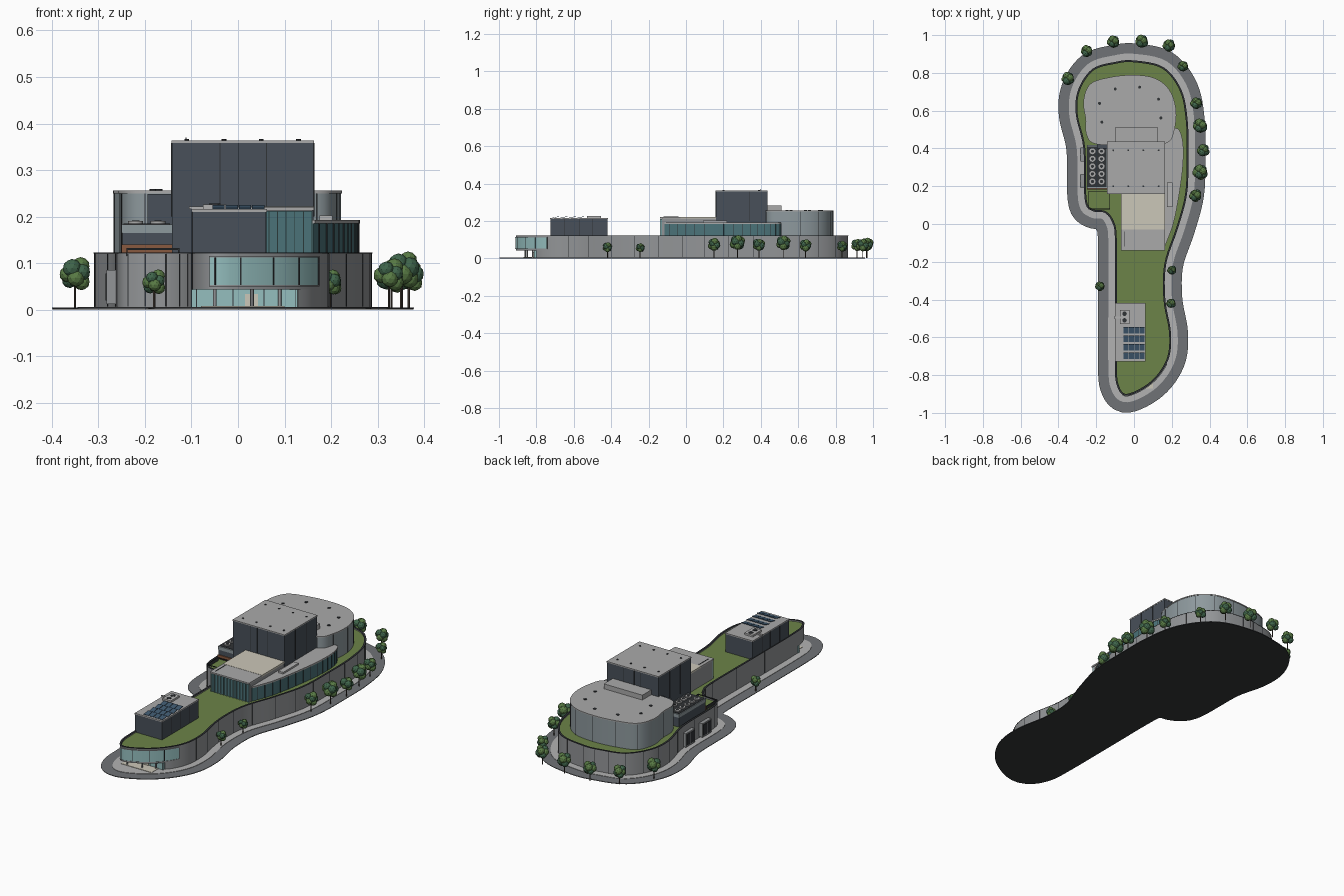
import bpy, bmesh, math, random
from mathutils import Vector, Matrix

if "Cube" in bpy.data.objects:
    bpy.data.objects.remove(bpy.data.objects["Cube"])
random.seed(4)


def mat(name, r, g, b):
    m = bpy.data.materials.new(name)
    m.diffuse_color = (r, g, b, 1)
    m.use_nodes = True
    m.node_tree.nodes["Principled BSDF"].inputs["Base Color"].default_value = m.diffuse_color
    return m


PAVE = mat("paving", .16, .17, .18)
UNDER = mat("underside", .035, .038, .04)
WALK = mat("sidewalk", .45, .45, .45)
STONE = mat("stone", .29, .30, .31)
CLAD = mat("pale_cladding", .27, .32, .34)
ROOF = mat("roof_grey", .40, .40, .40)
BEIGE = mat("beige", .60, .57, .48)
DARK = mat("dark_cladding", .065, .08, .10)
BLACK = mat("dark_trim", .03, .033, .037)
GRASS = mat("grass", .15, .23, .065)
GLASS = mat("pale_glass", .30, .52, .52)
TEAL = mat("deep_glass", .07, .17, .19)
PANEL = mat("solar_blue", .05, .10, .16)
RUST = mat("rust", .25, .10, .05)
LEAF = [mat("leaf_light", .10, .20, .06), mat("leaf_dark", .05, .13, .07)]
BARK = mat("bark", .06, .045, .035)


def finish(bm, name, m, smooth=False):
    bmesh.ops.recalc_face_normals(bm, faces=bm.faces)
    me = bpy.data.meshes.new(name)
    bm.to_mesh(me)
    bm.free()
    ob = bpy.data.objects.new(name, me)
    bpy.context.collection.objects.link(ob)
    for x in (m if isinstance(m, list) else [m]):
        me.materials.append(x)
    if smooth:
        bpy.ops.object.select_all(action='DESELECT')
        ob.select_set(True)
        bpy.context.view_layer.objects.active = ob
        bpy.ops.object.shade_smooth_by_angle(angle=math.radians(30))
    return ob


def spline(pts, closed=True, n=6):
    P = [Vector(p) for p in pts]
    N = len(P)
    at = (lambda i: P[i % N]) if closed else (lambda i: P[min(max(i, 0), N - 1)])
    out = []
    for i in range(N if closed else N - 1):
        a, b, c, d = at(i - 1), at(i), at(i + 1), at(i + 2)
        for k in range(n):
            t = k / n
            out.append(.5 * (2 * b + (c - a) * t + (2 * a - 5 * b + 4 * c - d) * t * t
                             + (3 * b - a - 3 * c + d) * t ** 3))
    return out if closed else out + [P[-1]]


def normal(path, i):
    t = path[(i + 1) % len(path)] - path[i - 1]
    return Vector((-t.y, t.x)).normalized()


def offset(path, d):
    return [p + normal(path, i) * d for i, p in enumerate(path)]


def prism(name, path, z0, z1, m):
    bm = bmesh.new()
    f = bm.faces.new([bm.verts.new((p[0], p[1], z0)) for p in path])
    r = bmesh.ops.extrude_face_region(bm, geom=[f])
    bmesh.ops.translate(bm, vec=(0, 0, z1 - z0), verts=[v for v in r['geom'] if isinstance(v, bmesh.types.BMVert)])
    if not any(e.is_boundary for e in bm.edges) and len(bm.faces) < len(path) + 2:
        bm.faces.new([v for v in bm.verts if abs(v.co.z - z0) < 1e-6])
    return finish(bm, name, m, True)


def ring(name, a, b, z0, z1, m, closed=True):
    """Band between two paths with rectangular section."""
    bm = bmesh.new()
    rows = [[bm.verts.new((p.x, p.y, z)) for p, z in ((q, z0), (q, z1), (w, z1), (w, z0))] for q, w in zip(a, b)]
    for i in range(len(rows) if closed else len(rows) - 1):
        r, s = rows[i], rows[(i + 1) % len(rows)]
        for k in range(4):
            bm.faces.new((r[k], s[k], s[(k + 1) % 4], r[(k + 1) % 4]))
    if not closed:
        bm.faces.new(rows[0])
        bm.faces.new(rows[-1])
    return finish(bm, name, m, True)


def boxes(name, items, m):
    """Items: (x0, x1, y0, y1, z0, z1) with optional tilt about x."""
    bm = bmesh.new()
    for x0, x1, y0, y1, z0, z1, *tilt in items:
        M = Matrix.Translation(((x0 + x1) / 2, (y0 + y1) / 2, (z0 + z1) / 2))
        M = M @ Matrix.Rotation(tilt[0] if tilt else 0, 4, 'X') @ Matrix.Diagonal((x1 - x0, y1 - y0, z1 - z0, 1))
        bmesh.ops.create_cube(bm, size=1, matrix=M)
    return finish(bm, name, m)


def discs(name, items, r, h, m, seg=12):
    bm = bmesh.new()
    for x, y, z in items:
        bmesh.ops.create_cone(bm, cap_ends=True, segments=seg, radius1=r, radius2=r, depth=h,
                              matrix=Matrix.Translation((x, y, z + h / 2)))
    return finish(bm, name, m, True)


def posts(name, path, idx, z0, z1, w, out, m):
    """Thin vertical strips set along a path."""
    bm = bmesh.new()
    for i in idx:
        n = normal(path, i)
        M = Matrix.Translation((*path[i], (z0 + z1) / 2)) @ Matrix.Rotation(math.atan2(n.y, n.x), 4, 'Z')
        bmesh.ops.create_cube(bm, size=1, matrix=M @ Matrix.Diagonal((out, w, z1 - z0, 1)))
    return finish(bm, name, m)


# ground and podium
plan = spline([(0, .865), (.155, .83), (.25, .71), (.283, .55), (.287, .36), (.28, .16), (.233, -.02), (.17, -.21),
               (.165, -.40), (.195, -.58), (.18, -.72), (.095, -.84), (-.035, -.908), (-.088, -.86), (-.1, -.74),
               (-.1, -.4), (-.1, -.08), (-.115, .01), (-.155, .06), (-.22, .07), (-.26, .13), (-.267, .4),
               (-.307, .58), (-.295, .71), (-.22, .82), (-.1, .857)])
prism("ground_underside", offset(plan, .09), 0, .002, UNDER)
prism("road_paving", offset(plan, .091), .002, .004, PAVE)
prism("sidewalk", offset(plan, .036), .004, .006, WALK)
prism("podium_lower_wall", [Vector((p.x, max(p.y, -.80))) for p in plan], .006, .043, STONE)
prism("podium_upper_wall", plan, .043, .112, STONE)
prism("roof_lawn", offset(plan, -.006), .112, .115, GRASS)
ring("podium_parapet", plan, offset(plan, -.008), .112, .122, STONE)
ring("parapet_coping", offset(plan, .001), offset(plan, -.009), .121, .123, BLACK)
posts("wall_joints", plan, [i for i in range(0, len(plan), 4) if plan[i].y > -.72], .007, .12, .0025, .002, BLACK)

# glazed nose and entrance
nose = [i for i in range(len(plan)) if plan[i].y < -.735 and plan[i].x > -.068]
na = [offset(plan, .003)[i] for i in nose]
nb = [offset(plan, -.003)[i] for i in nose]
ring("nose_window", na, nb, .052, .113, GLASS, False)
posts("nose_mullions", plan, nose[::3], .052, .113, .003, .009, BLACK)
for z in (.05, .112):
    ring("nose_frame", [offset(plan, .005)[i] for i in nose], nb, z, z + .003, STONE, False)
boxes("entrance_glass", [(-.1, .128, -.812, -.80, .006, .043)], GLASS)
boxes("entrance_mullions", [(x, x + .002, -.814, -.81, .006, .043) for x in (-.09, -.05, -.012, .055, .09, .122)], BLACK)
boxes("entrance_door", [(.015, .043, -.815, -.81, .006, .034)], BEIGE)
boxes("entrance_plaza", [(-.08, .10, -.87, -.80, .006, .008)], BEIGE)
discs("entrance_columns", [(-.05, -.86, .006), (.03, -.85, .006), (.09, -.82, .006)], .004, .04, STONE)

# west wall service doors
boxes("service_bays", [(-.283, -.25, y, y + .075, .012, .085) for y in (.19, .33)], STONE)
boxes("service_louvres", [(-.285, -.28, y + .005 + k * .035, y + .034 + k * .035, .02, .078)
                          for y in (.19, .33) for k in (0, 1)], BLACK)

# rounded auditorium
hall = spline([(0, .787), (.11, .77), (.185, .71), (.22, .61), (.212, .5), (.17, .43), (0, .42), (-.2, .425),
               (-.25, .475), (-.254, .555), (-.266, .65), (-.23, .74), (-.127, .775)])
prism("auditorium_wall", hall, .112, .25, CLAD)
prism("auditorium_roof", offset(hall, .002), .25, .256, ROOF)
posts("auditorium_joints", hall, range(0, len(hall), 6), .115, .25, .002, .002, BLACK)
discs("auditorium_vents", [(.17 * math.cos(a) - .02, .6 + .13 * math.sin(a), .256)
                           for a in [math.pi * k / 4 - .3 for k in range(6)]], .008, .003, BLACK)
boxes("roof_plant_box", [(-.1, .127, .42, .51, .25, .282)], ROOF)
boxes("side_stair_block", [(-.195, -.14, .40, .46, .115, .248)], DARK)

# fly tower
boxes("fly_tower", [(-.142, .162, .16, .435, .112, .358)], DARK)
boxes("fly_tower_roof", [(-.143, .163, .159, .436, .358, .364)], ROOF)
boxes("fly_tower_joints", [(x, x + .002, .158, .437, .2, .358) for x in (-.04, 0, .06)]
      + [(-.144, .164, y, y + .002, .2, .358) for y in (.25, .34)], BLACK)
discs("fly_tower_vents", [(x, y, .364) for x in (-.11, -.03, .05, .13) for y in (.2, .39)], .005, .003, BLACK, 8)
discs("tower_mast", [(-.112, .40, .364)], .001, .006, BLACK, 6)

# foyer
boxes("foyer_body", [(-.066, .16, -.128, .165, .112, .214)], STONE)
boxes("foyer_front_glass", [(-.062, .158, -.132, -.125, .115, .212)], TEAL)
boxes("foyer_fins", [(-.064 + k * .0185, -.062 + k * .0185, -.138, -.130, .115, .212) for k in range(13)], GLASS)
boxes("foyer_roof_front", [(-.068, .163, -.14, -.03, .213, .221)], ROOF)
boxes("foyer_roof_back", [(-.068, .163, -.03, .16, .213, .222)], BEIGE)
boxes("foyer_roof_gutter", [(-.05, -.047, -.12, -.04, .221, .223)], BLACK)

# curved east wing
curve = spline([(.19, .505), (.235, .50), (.257, .42), (.255, .30), (.235, .15), (.205, 0), (.162, -.115)], False)
prism("east_wing_glass", curve + [Vector((.12, -.1)), Vector((.12, .5))], .112, .185, TEAL)
prism("east_wing_roof", [p + Vector((.003, 0)) for p in curve] + [Vector((.12, -.1)), Vector((.12, .5))], .185, .193, ROOF)
posts("east_wing_mullions", curve, range(2, len(curve) - 1, 2), .115, .186, .002, .004, BLACK)
boxes("east_wing_skylight", [(.175, .203, .09, .22, .193, .202)], WALK)

# west cooling plant and sunken terrace
boxes("cooling_plant", [(-.248, -.142, .19, .415, .112, .165)], DARK)
boxes("cooling_plant_top", [(-.25, -.142, .188, .417, .165, .183)], CLAD)
boxes("cooling_deck", [(-.246, -.146, .195, .411, .183, .185)], BLACK)
fans = [(x, .225 + k * .04) for x in (-.22, -.172) for k in range(5)]
discs("cooling_fans", [(x, y, .184) for x, y in fans], .016, .006, ROOF, 16)
discs("cooling_fan_hubs", [(x, y, .19) for x, y in fans], .008, .001, BLACK)
boxes("rust_edge", [(-.25, -.142, .183, .188, .12, .14)], RUST)
boxes("terrace_rail", [(-.24, -.126, .078, .081, .128, .132), (-.24, -.126, .172, .175, .128, .132),
                       (-.24, -.237, .078, .175, .115, .132), (-.129, -.126, .078, .175, .115, .132)], BLACK)

# south rooftop block
boxes("south_block", [(-.098, .06, -.725, -.42, .112, .21)], DARK)
boxes("south_block_roof", [(-.1, .062, -.727, -.418, .21, .216)], ROOF)
boxes("south_block_joints", [(-.0995, .0615, y, y + .002, .12, .21) for y in (-.65, -.57, -.5)], BLACK)
boxes("solar_panels", [(-.055 + c * .0285, -.029 + c * .0285, y, y + .036, .219, .2215, .2)
                       for c in range(4) for y in (-.715, -.67, -.625, -.58)], PANEL)
boxes("roof_air_unit", [(-.075, -.025, -.53, -.455, .216, .226), (-.105, -.075, -.5, -.49, .216, .222)], WALK)
discs("air_unit_fans", [(-.05, y, .226) for y in (-.51, -.475)], .012, .002, BLACK)

# trees
trees = [(-.35, .77, .034), (-.25, .915, .031), (-.11, .965, .032), (.04, .967, .034), (.185, .945, .032),
         (.26, .835, .028), (.33, .64, .031), (.35, .52, .038), (.367, .39, .032), (.352, .275, .039),
         (.325, .15, .033), (.2, -.245, .024), (.195, -.42, .025), (-.18, -.33, .025)]
for x, y, r in trees:
    bm = bmesh.new()
    zc = .012 + r * 1.85
    for k in range(9):
        a = k * 2.4
        u = -.6 + 1.3 * k / 8
        d = r * .5 * math.sqrt(1 - u * u)
        s = r * random.uniform(.5, .62)
        before = set(bm.faces)
        bmesh.ops.create_icosphere(bm, subdivisions=2, radius=s, matrix=Matrix.Translation(
            (x + d * math.cos(a), y + d * math.sin(a), zc + u * r * .75)))
        for f in set(bm.faces) - before:
            f.material_index = k % 2
    finish(bm, "tree_crown", LEAF)
    discs("tree_trunk", [(x, y, .003)], .0025, zc, BARK, 6)
